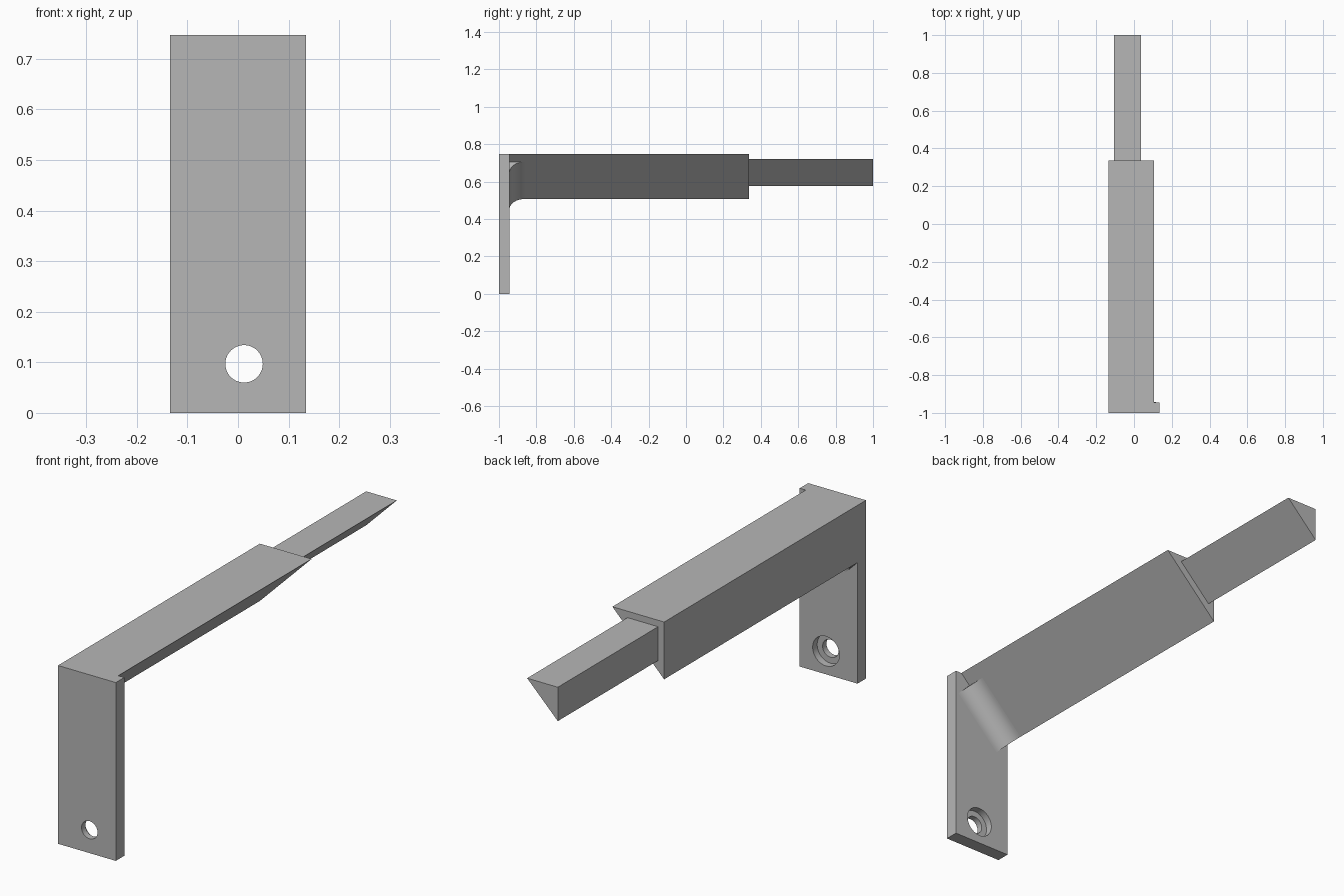
import bpy, bmesh, math
from mathutils import Vector

cube = bpy.data.objects.get("Cube")
if cube:
    bpy.data.objects.remove(cube, do_unlink=True)

grey = bpy.data.materials.new("plain grey")
grey.use_nodes = True
grey.diffuse_color = (0.47, 0.47, 0.47, 1)
grey.node_tree.nodes["Principled BSDF"].inputs["Base Color"].default_value = grey.diffuse_color


def extrude(name, outline, sweep):
    """Solid made by sweeping a flat outline along a vector."""
    bm = bmesh.new()
    base = bm.faces.new([bm.verts.new(p) for p in outline])
    grown = bmesh.ops.extrude_face_region(bm, geom=[base], use_keep_orig=True)["geom"]
    bmesh.ops.translate(bm, vec=sweep, verts=[v for v in grown if isinstance(v, bmesh.types.BMVert)])
    bmesh.ops.recalc_face_normals(bm, faces=bm.faces)
    mesh = bpy.data.meshes.new(name)
    bm.to_mesh(mesh)
    bm.free()
    mesh.materials.append(grey)
    obj = bpy.data.objects.new(name, mesh)
    bpy.context.collection.objects.link(obj)
    return obj


def activate(obj):
    bpy.ops.object.select_all(action='DESELECT')
    obj.select_set(True)
    bpy.context.view_layer.objects.active = obj


def triangle_bar(name, left, top, leg, y0, y1):
    """Right-angled triangular bar with a flat top and an upright left side."""
    outline = [(left, y0, top), (left + leg, y0, top), (left, y0, top - leg)]
    return extrude(name, outline, Vector((0, y1 - y0, 0)))


def bore(obj, x, z, radius, y0, y1):
    """Cut a round hole along y."""
    ring = [(x + radius * math.cos(a), y0, z + radius * math.sin(a))
            for a in (math.tau * i / 48 for i in range(48))]
    cutter = extrude("hole_cutter", ring, Vector((0, y1 - y0, 0)))
    cutter.hide_render = True
    mod = obj.modifiers.new("hole", 'BOOLEAN')
    mod.operation = 'DIFFERENCE'
    mod.solver = 'EXACT'
    mod.object = cutter
    activate(obj)
    bpy.ops.object.modifier_apply(modifier=mod.name)
    bpy.data.objects.remove(cutter, do_unlink=True)


half, top, front, back = 0.134, 0.747, -1.0, -0.944
leg = 0.24

# Mounting plate with a counterbored screw hole
plate = extrude("mounting_plate",
                [(-half, front, 0), (half, front, 0), (half, front, top), (-half, front, top)],
                Vector((0, back - front, 0)))
bore(plate, 0.012, 0.097, 0.037, front - 0.1, back + 0.1)
bore(plate, 0.012, 0.097, 0.062, back - 0.03, back + 0.1)

# Main arm and the thinner tip
triangle_bar("arm", -half, top, leg, back, 0.336)
triangle_bar("arm_tip", -0.106, 0.72, 0.142, 0.336, 1.0)

# Concave fillet under the slanted side of the arm
radius = 0.08
corner = Vector((-half, back, top - leg))
out = Vector((1, 0, -1)).normalized()
along = Vector((1, 0, 1)).normalized()
depth = Vector((0, 1, 0))
centre = corner + radius * (out + depth)
arc = [centre - radius * (math.sin(t) * depth + math.cos(t) * out)
       for t in (math.pi / 2 * i / 16 for i in range(17))]
fillet = extrude("arm_fillet", [corner] + arc, along * 0.28)

for part in (plate, fillet):
    activate(part)
    bpy.ops.object.shade_smooth_by_angle(angle=math.radians(30))
